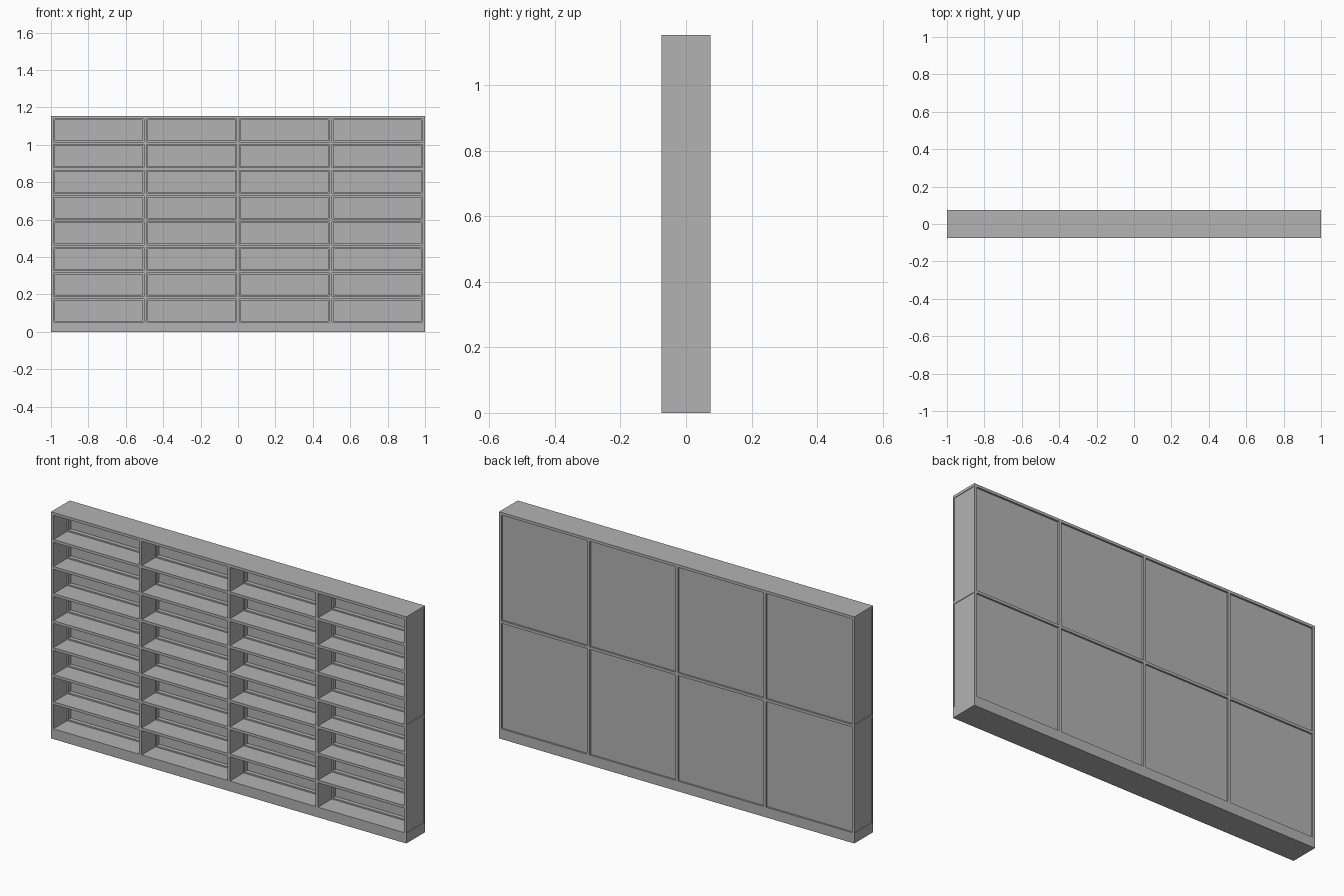
import bpy
import bmesh

if "Cube" in bpy.data.objects:
    bpy.data.objects.remove(bpy.data.objects["Cube"], do_unlink=True)

grey = bpy.data.materials.new("plain grey")
grey.use_nodes = True
COLOUR = (0.45, 0.45, 0.45, 1)
grey.diffuse_color = COLOUR
grey.node_tree.nodes["Principled BSDF"].inputs["Base Color"].default_value = COLOUR


def box(name, x0, x1, y0, y1, z0, z1):
    """Axis-aligned board between two corners."""
    mesh = bpy.data.meshes.new(name)
    bm = bmesh.new()
    bmesh.ops.create_cube(bm, size=1)
    for v in bm.verts:
        v.co.x = x1 if v.co.x > 0 else x0
        v.co.y = y1 if v.co.y > 0 else y0
        v.co.z = z1 if v.co.z > 0 else z0
    bm.to_mesh(mesh)
    bm.free()
    mesh.materials.append(grey)
    obj = bpy.data.objects.new(name, mesh)
    bpy.context.collection.objects.link(obj)
    return obj


W, D, H = 1.0, 0.075, 1.153      # half width, half depth, height
T = 0.014                        # board thickness
BASE, TOP = 0.052, H - T         # clear opening
LIP_Y, PANEL_Y, PANEL_BACK = 0.034, 0.055, 0.066
SIDE_INSET = 0.003
COLS, ROWS = 4, 8
pitch = (TOP - BASE + T) / ROWS
shelf_z = [BASE - T + i * pitch for i in range(1, ROWS)]
mid = shelf_z[ROWS // 2 - 1]
col_x = [-W + T / 2 + i * (2 * W - T) / COLS for i in range(COLS + 1)]

# Carcass
box("top_board", -W, W, -D, D, TOP, H)
box("plinth", -W, W, -D, D, 0, BASE)

# Side walls: thin inset panel with a shallow surrounding frame
for side, s in (("left", 1), ("right", -1)):
    def wall(name, a, b, y0, y1, z0, z1):
        box(f"{side}_{name}", min(s * a, s * b), max(s * a, s * b), y0, y1, z0, z1)
    wall("side_panel", W - T, W - SIDE_INSET, -D + T / 2, D - T / 2, BASE, TOP)
    wall("front_stile", W - T, W, -D, -D + T / 2, BASE, TOP)
    wall("back_stile", W - T, W, D - T / 2, D, BASE, TOP)
    wall("side_mid_rail", W - SIDE_INSET, W, -D + T / 2, D - T / 2, mid, mid + T)

# Upright dividers run the full depth
for i, x in enumerate(col_x[1:-1]):
    box(f"divider_{i + 1}", x - T / 2, x + T / 2, -D, D, BASE, TOP)

# Shelves, the middle one reaching through to the back as a rail
for c in range(COLS):
    x0, x1 = col_x[c] + T / 2, col_x[c + 1] - T / 2
    for r, z in enumerate(shelf_z):
        back = D if z == mid else PANEL_Y
        box(f"shelf_{c + 1}_{r + 1}", x0, x1, -D, back, z, z + T)

    # Recessed back panels, two per column
    for name, z0, z1 in (("lower", BASE, mid), ("upper", mid + T, TOP)):
        box(f"{name}_back_panel_{c + 1}", x0, x1, PANEL_Y, PANEL_BACK, z0, z1)

    # Lip framing every compartment in front of the back panel
    LIP = 0.007
    for r in range(ROWS):
        z0 = BASE + r * pitch
        z1 = z0 + pitch - T
        tag = f"{c + 1}_{r + 1}"
        box(f"lip_right_{tag}", x0, x0 + LIP, LIP_Y, PANEL_Y, z0, z1)
        box(f"lip_left_{tag}", x1 - LIP, x1, LIP_Y, PANEL_Y, z0, z1)
        box(f"lip_bottom_{tag}", x0 + LIP, x1 - LIP, LIP_Y, PANEL_Y, z0, z0 + LIP)
        box(f"lip_top_{tag}", x0 + LIP, x1 - LIP, LIP_Y, PANEL_Y, z1 - LIP, z1)
